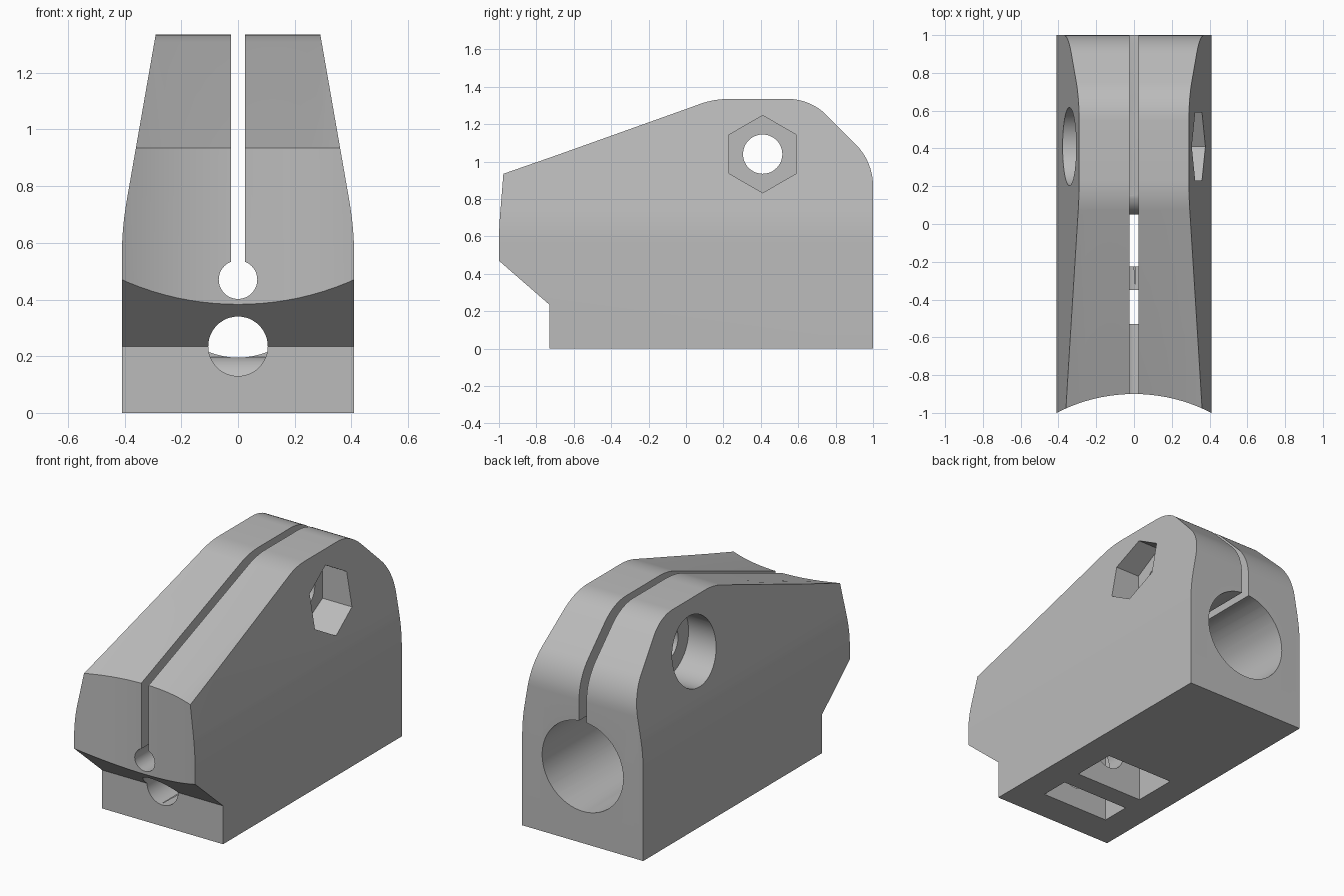
import bpy, bmesh, math
from mathutils import Vector

cube = bpy.data.objects.get("Cube")
if cube:
    bpy.data.objects.remove(cube, do_unlink=True)

grey = bpy.data.materials.new("plain_grey")
grey.use_nodes = True
grey.diffuse_color = (0.5, 0.5, 0.5, 1)
grey.node_tree.nodes["Principled BSDF"].inputs["Base Color"].default_value = (0.5, 0.5, 0.5, 1)


def rounded(prev, corner, nxt, t, steps=8):
    """Arc-like fillet points at a corner, starting and ending t away from it."""
    p, c, n = Vector(prev), Vector(corner), Vector(nxt)
    a = c + (p - c).normalized() * t
    b = c + (n - c).normalized() * t
    half = (p - c).angle(n - c) / 2
    centre = c + ((a + b) / 2 - c).normalized() * (t / math.cos(half))
    pts = []
    for i in range(steps + 1):
        d = a.lerp(b, i / steps) - centre
        pts.append(tuple(centre + d.normalized() * (a - centre).length))
    return pts


def ring(u, v, r, n=48):
    return [(u + r * math.sin(math.tau * i / n), v + r * math.cos(math.tau * i / n))
            for i in range(n)]


def loft(name, sections):
    """Solid skinned through matching closed sections, with capped ends."""
    bm = bmesh.new()
    rows = [[bm.verts.new(p) for p in s] for s in sections]
    for r, s in zip(rows, rows[1:]):
        for i in range(len(r)):
            j = (i + 1) % len(r)
            bm.faces.new((r[i], r[j], s[j], s[i]))
    bm.faces.new(rows[0])
    bm.faces.new(rows[-1])
    bmesh.ops.recalc_face_normals(bm, faces=bm.faces)
    mesh = bpy.data.meshes.new(name)
    bm.to_mesh(mesh)
    bm.free()
    mesh.materials.append(grey)
    obj = bpy.data.objects.new(name, mesh)
    bpy.context.collection.objects.link(obj)
    return obj


def prism(name, axis, pts, lo, hi):
    """Extrude a profile along x (pts are y, z) or along y (pts are x, z)."""
    place = (lambda u, v, d: (d, u, v)) if axis == "x" else (lambda u, v, d: (u, d, v))
    return loft(name, [[place(u, v, d) for u, v in pts] for d in (lo, hi)])


def rect(u0, u1, v0, v1):
    return [(u0, v0), (u1, v0), (u1, v1), (u0, v1)]


def combine(target, cutter, operation="DIFFERENCE"):
    mod = target.modifiers.new("cut", "BOOLEAN")
    mod.operation, mod.solver, mod.object = operation, "EXACT", cutter
    dg = bpy.context.evaluated_depsgraph_get()
    mesh = bpy.data.meshes.new_from_object(target.evaluated_get(dg))
    target.modifiers.clear()
    target.data = mesh
    bpy.data.objects.remove(cutter, do_unlink=True)


# Body: side profile skinned across the width, with a concave front lip
TOP = 1.335
back, crown, brow, nose = (1, 1.0), (0.665, TOP), (0.15, TOP), (-0.98, 0.935)
spine = ([(1, 0)] + rounded((1, 0), back, crown, 0.13)
         + rounded(back, crown, brow, 0.12) + rounded(crown, brow, nose, 0.08))


def section(x):
    radius = 0.89
    y = -0.9 - radius + math.sqrt(radius ** 2 - x ** 2)
    lip = [(y, 0.935), (y, 0.47 - 0.87 * (y + 1)), (-0.73, 0.235), (-0.73, 0)]
    return [(x, u, v) for u, v in spine + lip]


W = 0.43
body = loft("clamp_body", [section(W * i / 10) for i in range(-10, 11)])

# Sides lean inward above a soft shoulder
shoulder = rounded((0.41, 0), (0.41, 0.65), (0.273, 1.435), 0.1)
right_half = [(0.41, -0.1)] + shoulder + [(0.273, 1.435)]
outline = right_half + [(-x, z) for x, z in reversed(right_half)]
combine(body, prism("side_taper", "y", outline, -1.3, 1.3), "INTERSECT")

# Lengthwise bores and clamping slit
combine(body, prism("main_bore", "y", ring(0, 0.47, 0.275, 64), -0.22, 1.2))
combine(body, prism("slit_bore", "y", ring(0, 0.47, 0.068), -1.3, 0.2))
combine(body, prism("slit", "y", rect(-0.025, 0.025, 0.47, 1.6), -1.3, 1.3))
combine(body, prism("lower_bore", "y", ring(0, 0.235, 0.105), -1.3, -0.1))

# Pockets opening through the underside, with a bar left between them
floor_edge = rounded((0.05, 0), (0.05, 0.197), (0.5, 0.197), 0.12)
rear = [(-0.225, -0.1), (0.05, -0.1)] + floor_edge + [(0.17, 0.46), (-0.225, 0.46)]
combine(body, prism("rear_pocket", "x", rear, -0.23, 0.23))
combine(body, prism("front_pocket", "x", rect(-0.53, -0.35, -0.1, 0.45), -0.23, 0.23))

# Cross bolt hole with a hexagonal nut recess and a round head recess
combine(body, prism("bolt_hole", "x", ring(0.41, 1.04, 0.105), -0.6, 0.6))
combine(body, prism("nut_recess", "x", ring(0.41, 1.04, 0.207, 6), 0.16, 0.6))
combine(body, prism("head_recess", "x", ring(0.41, 1.04, 0.207), -0.6, -0.16))

bpy.ops.object.select_all(action="DESELECT")
body.select_set(True)
bpy.context.view_layer.objects.active = body
bpy.ops.object.shade_smooth_by_angle(angle=math.radians(25))
